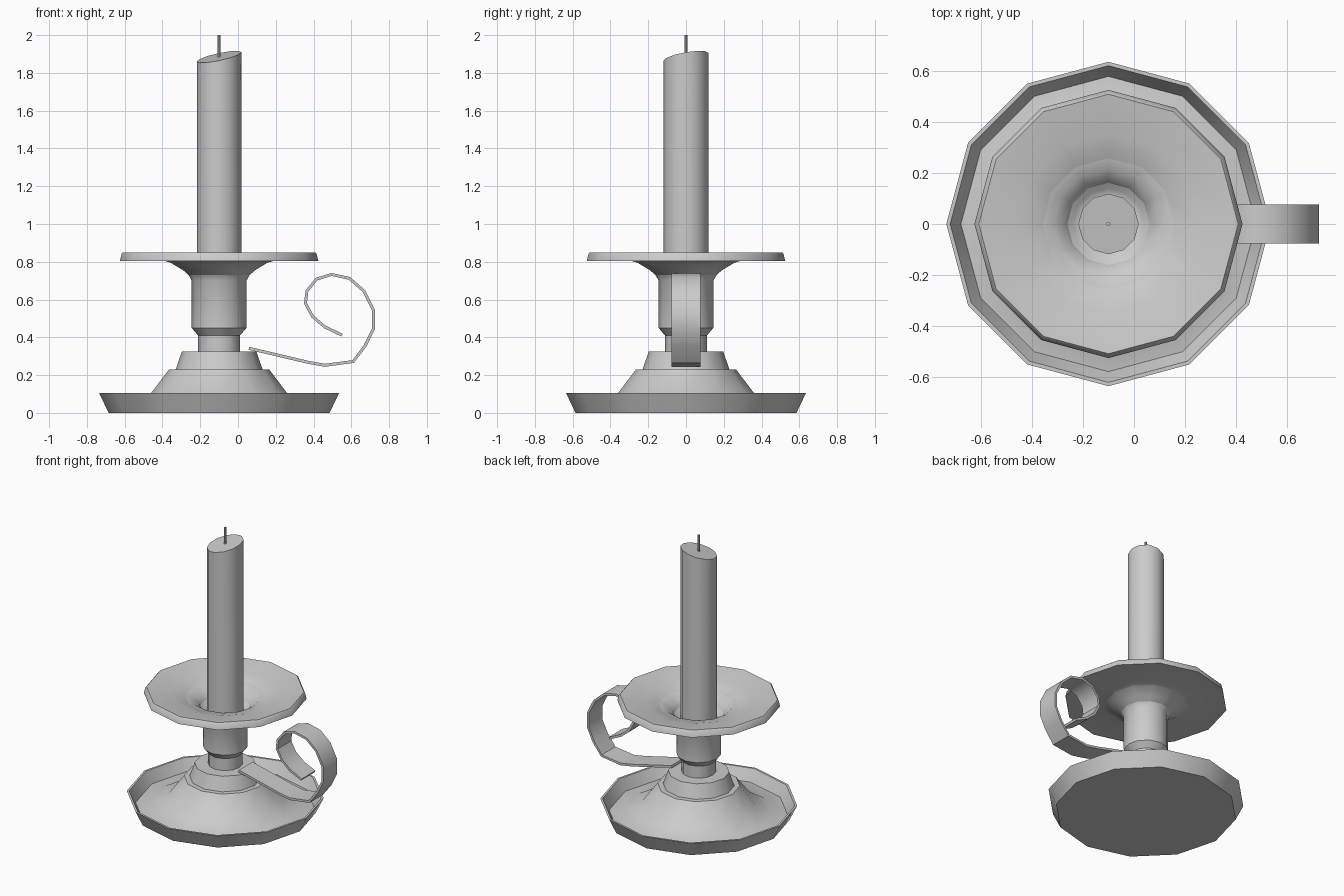
import bpy, bmesh, math
from mathutils import Vector

if "Cube" in bpy.data.objects:
    bpy.data.objects.remove(bpy.data.objects["Cube"])

AXIS_X = -0.1
SIDES = 12


def finish(name, bm):
    bmesh.ops.remove_doubles(bm, verts=bm.verts, dist=1e-5)
    bmesh.ops.recalc_face_normals(bm, faces=bm.faces)
    me = bpy.data.meshes.new(name)
    bm.to_mesh(me)
    bm.free()
    ob = bpy.data.objects.new(name, me)
    bpy.context.collection.objects.link(ob)
    bpy.ops.object.select_all(action='DESELECT')
    ob.select_set(True)
    bpy.context.view_layer.objects.active = ob
    bpy.ops.object.shade_smooth_by_angle(angle=math.radians(35))
    return ob


def lathe(name, profile, sides=SIDES, tilt=None):
    """Turn an (r, z) profile around the candle axis and cap both ends."""
    bm = bmesh.new()
    rings = []
    for r, z in profile:
        ring = []
        for i in range(sides):
            a = 2 * math.pi * i / sides
            ring.append(bm.verts.new((AXIS_X + r * math.cos(a), r * math.sin(a), z)))
        rings.append(ring)
    for a, b in zip(rings, rings[1:]):
        for i in range(sides):
            j = (i + 1) % sides
            bm.faces.new((a[i], a[j], b[j], b[i]))
    bm.faces.new(rings[0])
    bm.faces.new(rings[-1])
    if tilt:
        for v in rings[-1]:
            v.co.z += tilt[0] * (v.co.x - AXIS_X) + tilt[1] * v.co.y
    return finish(name, bm)


# Saucer with raised rim, stepped foot
lathe("base", [
    (0.585, 0), (0.635, 0.105), (0.62, 0.105), (0.578, 0.025), (0.47, 0.04),
    (0.36, 0.105), (0.265, 0.23), (0.23, 0.23), (0.197, 0.325), (0.11, 0.325)])

# Stem flaring into the drip dish, with the hollow top side
lathe("stem_and_dish", [
    (0.111, 0.32), (0.111, 0.41), (0.145, 0.45), (0.145, 0.70), (0.17, 0.745),
    (0.215, 0.783), (0.29, 0.805), (0.525, 0.805), (0.516, 0.842), (0.508, 0.85),
    (0.35, 0.825), (0.26, 0.797), (0.19, 0.755), (0.14, 0.71), (0.115, 0.70)])

# Candle with slanted top, wick
lathe("candle", [(0.118, 0.69), (0.118, 1.885)], tilt=(0.21, 0.17))
lathe("wick", [(0.008, 1.87), (0.008, 2.0)], sides=8)

# Curled strap handle
PATH = [(.058, .342), (.37, .268), (.46, .252), (.61, .272), (.673, .355),
        (.717, .445), (.717, .545), (.667, .645), (.59, .712), (.495, .733),
        (.415, .708), (.365, .645), (.357, .58), (.395, .51), (.46, .455), (.55, .412)]
HALF_W, HALF_T = 0.076, 0.008
pts = [Vector(p) for p in PATH]
bm = bmesh.new()
rings = []
for i, p in enumerate(pts):
    d = (pts[min(i + 1, len(pts) - 1)] - pts[max(i - 1, 0)]).normalized()
    n = Vector((-d.y, d.x)) * HALF_T
    rings.append([bm.verts.new((p.x + s * n.x, y, p.y + s * n.y))
                  for s, y in ((1, -HALF_W), (1, HALF_W), (-1, HALF_W), (-1, -HALF_W))])
for a, b in zip(rings, rings[1:]):
    for i in range(4):
        j = (i + 1) % 4
        bm.faces.new((a[i], a[j], b[j], b[i]))
bm.faces.new(rings[0])
bm.faces.new(rings[-1])
finish("handle", bm)
